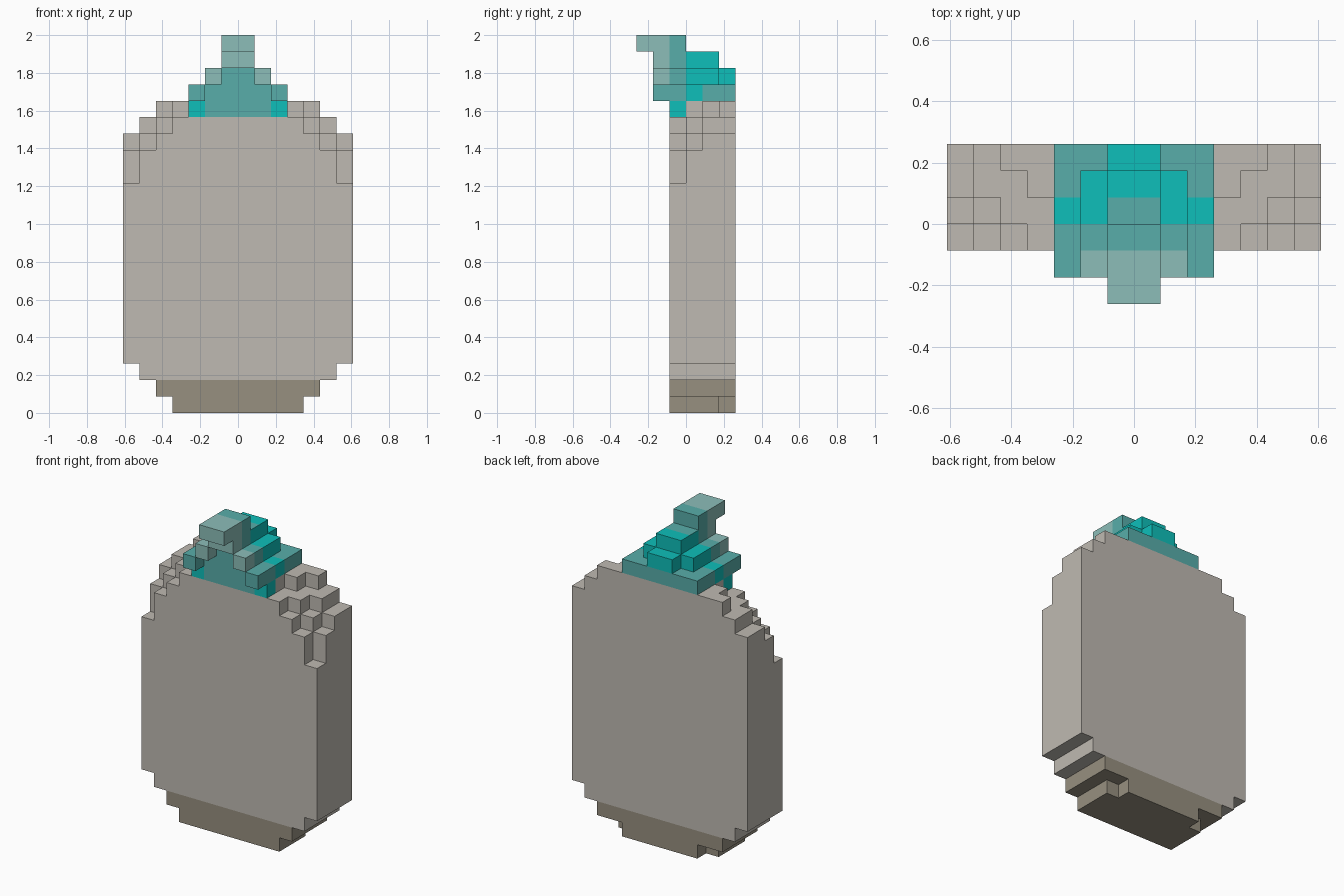
import bpy
import bmesh
from mathutils import Vector

if "Cube" in bpy.data.objects:
    bpy.data.objects.remove(bpy.data.objects["Cube"], do_unlink=True)

U = 2 / 23  # edge length of one block


def material(name, hex_code):
    rgb = [int(hex_code[i:i + 2], 16) / 255 for i in (0, 2, 4)]
    lin = [c / 12.92 if c <= 0.04045 else ((c + 0.055) / 1.055) ** 2.4 for c in rgb]
    mat = bpy.data.materials.new(name)
    mat.use_nodes = True
    mat.diffuse_color = (*lin, 1)
    bsdf = mat.node_tree.nodes["Principled BSDF"]
    bsdf.inputs["Base Color"].default_value = (*lin, 1)
    bsdf.inputs["Roughness"].default_value = 0.9
    return mat


stone = material("warm grey", "BFBAB2")
earth = material("dull brown", "979080")
bright = material("bright turquoise", "0EBFBA")
medium = material("medium teal", "58AEAA")
pale = material("pale teal", "8CBEB9")


def block(cells, c0, c1, j0, j1, k0, k1):
    """Add blocks in columns c0..c1 out from the centre, on both sides."""
    for c in range(c0, c1):
        for j in range(j0, j1):
            for k in range(k0, k1):
                cells.update({(c, j, k), (-1 - c, j, k)})


# Body: column heights, from the front row to the back row
body = set()
heights = [(18, 19, 19, 19)] * 3 + [(18, 18, 19, 19), (17, 18, 18, 19),
                                    (16, 17, 18, 18), (14, 16, 17, 17)]
for c, rows in enumerate(heights):
    for j, top in enumerate(rows, start=-1):
        block(body, c, c + 1, j, j + 1, 3 if c == 6 else 2, top)

# Base: two steps, the lower one notched at its back corners
base = set()
block(base, 0, 5, -1, 3, 1, 2)
block(base, 0, 4, -1, 2, 0, 1)
block(base, 0, 3, 2, 3, 0, 1)

# Crest: stepped layers with a jutting arch that ends in a beak
crest = set()
block(crest, 0, 3, -1, 0, 18, 19)
block(crest, 0, 3, -1, 3, 19, 20)
block(crest, 2, 3, -2, -1, 19, 20)
block(crest, 0, 2, -1, 2, 20, 21)
block(crest, 0, 1, 2, 3, 20, 21)
block(crest, 1, 2, -2, -1, 20, 21)
block(crest, 0, 1, -2, 2, 21, 22)
block(crest, 0, 1, -3, 0, 22, 23)

solid = body | base | crest


def crest_colour(cell, normal):
    """0 bright, 1 medium, 2 pale."""
    i, j, k = cell
    c = max(i, -1 - i)
    if k == 18:
        return 0 if c == 2 else 1
    if k == 19:
        return 0 if c == 2 and j == 0 else 1
    if k == 21 and j == 0 and normal.z > 0:
        return 1
    return 2 if j < -1 else 1 if j == -1 else 0


def build(name, cells, mats, rule=lambda cell, normal: 0):
    """Make the outer skin of a set of blocks, merging flat areas."""
    bm = bmesh.new()
    verts = {}
    for cell in sorted(cells):
        for axis in range(3):
            for side in (0, 1):
                step = [0, 0, 0]
                step[axis] = 2 * side - 1
                if tuple(a + b for a, b in zip(cell, step)) in solid:
                    continue
                corners = []
                for u, v in ((0, 0), (1, 0), (1, 1), (0, 1)):
                    p = list(cell)
                    p[axis] += side
                    p[(axis + 1) % 3] += u
                    p[(axis + 2) % 3] += v
                    key = tuple(p)
                    if key not in verts:
                        verts[key] = bm.verts.new(Vector(key) * U)
                    corners.append(verts[key])
                face = bm.faces.new(corners if side else corners[::-1])
                face.material_index = rule(cell, Vector(step))
    bmesh.ops.dissolve_limit(bm, angle_limit=0.01, verts=bm.verts[:],
                             edges=bm.edges[:], delimit={"MATERIAL"})
    mesh = bpy.data.meshes.new(name)
    bm.to_mesh(mesh)
    bm.free()
    for mat in mats:
        mesh.materials.append(mat)
    bpy.context.collection.objects.link(bpy.data.objects.new(name, mesh))


build("body", body, [stone])
build("base", base, [earth])
build("crest", crest, [bright, medium, pale], crest_colour)
